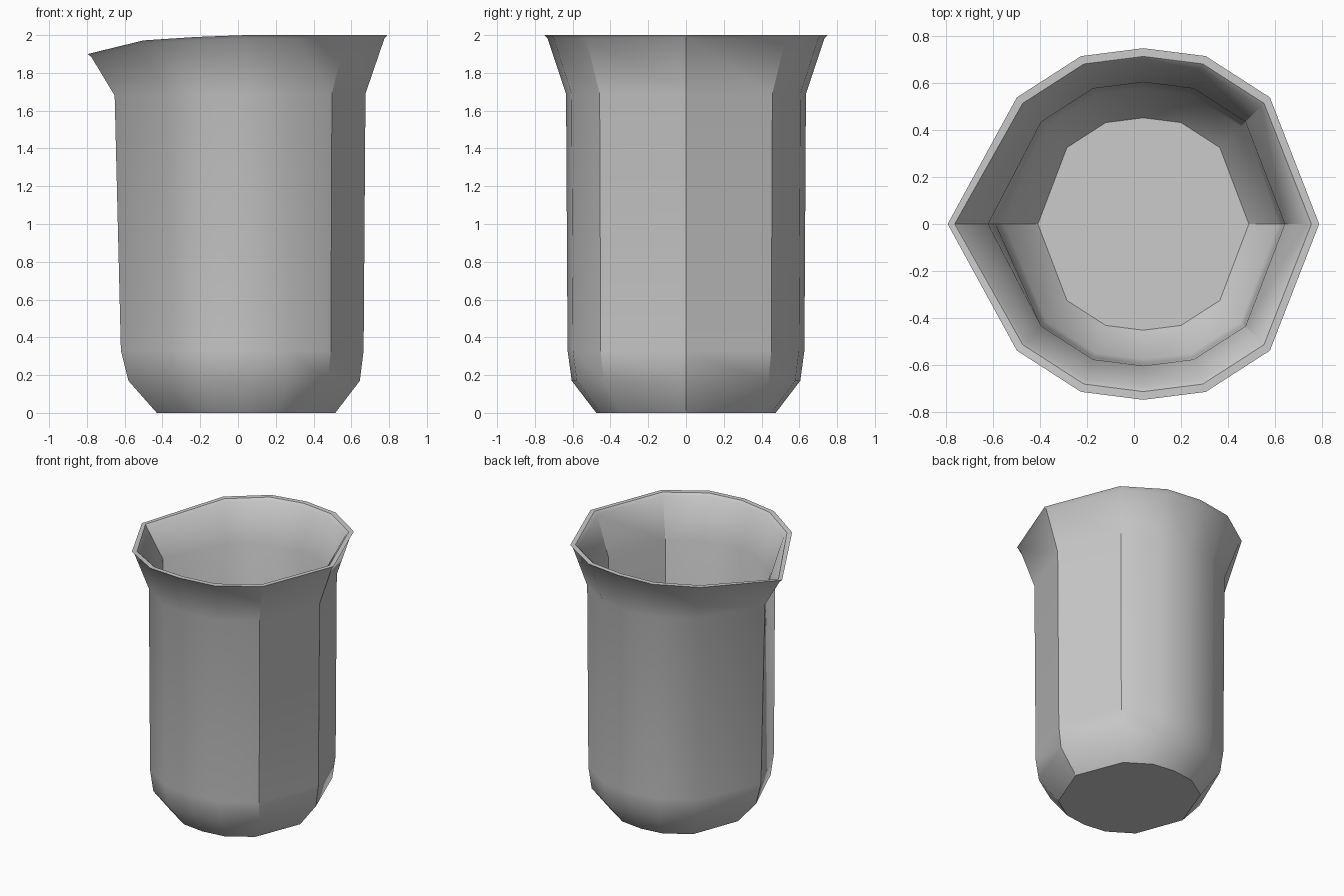
import bpy, bmesh

if "Cube" in bpy.data.objects:
    bpy.data.objects.remove(bpy.data.objects["Cube"])

# Cross-section levels: spout x, back x, side radius, height, spout drop
LEVELS = [
    # outer wall, bottom to lip
    (-0.43, 0.515, 0.475, 0.00, 0.0),
    (-0.58, 0.645, 0.605, 0.17, 0.0),
    (-0.62, 0.665, 0.627, 0.33, 0.0),
    (-0.653, 0.675, 0.635, 1.69, 0.01),
    (-0.775, 0.775, 0.733, 1.982, 0.1),
    # flat lip
    (-0.795, 0.79, 0.75, 2.00, 0.1),
    (-0.765, 0.757, 0.715, 2.00, 0.1),
    (-0.755, 0.735, 0.695, 1.98, 0.1),
    # inner wall, lip to floor
    (-0.622, 0.643, 0.605, 1.69, 0.01),
    (-0.59, 0.635, 0.597, 0.33, 0.0),
    (-0.555, 0.615, 0.577, 0.185, 0.0),
    (-0.41, 0.49, 0.453, 0.03, 0.0),
]
CENTRE_X = 0.04


def section(spout, back, r, z, drop):
    """Half of a twelve-sided section, mirrored across y = 0."""
    side = [
        (CENTRE_X - 0.72 * r, 0.72 * r, z - 0.28 * drop),
        (CENTRE_X - 0.355 * r, 0.955 * r, z - 0.1 * drop),
        (CENTRE_X, r, z),
        (CENTRE_X + 0.355 * r, 0.955 * r, z),
        (CENTRE_X + 0.72 * r, 0.72 * r, z),
    ]
    mirrored = [(x, -y, h) for x, y, h in reversed(side)]
    return [(spout, 0, z - drop)] + side + [(back, 0, z)] + mirrored


bm = bmesh.new()
rings = [[bm.verts.new(p) for p in section(*level)] for level in LEVELS]

# Walls and lip
for lower, upper in zip(rings, rings[1:]):
    for i in range(12):
        j = (i + 1) % 12
        bm.faces.new((lower[i], lower[j], upper[j], upper[i]))

# Underside and inner floor
bm.faces.new(rings[0])
bm.faces.new(rings[-1])
bmesh.ops.recalc_face_normals(bm, faces=bm.faces)

mesh = bpy.data.meshes.new("beaker")
bm.to_mesh(mesh)
bm.free()
beaker = bpy.data.objects.new("beaker", mesh)
bpy.context.collection.objects.link(beaker)

# Smooth sides with sharp corners
bpy.context.view_layer.objects.active = beaker
beaker.select_set(True)
bpy.ops.object.shade_smooth_by_angle(angle=0.56)
